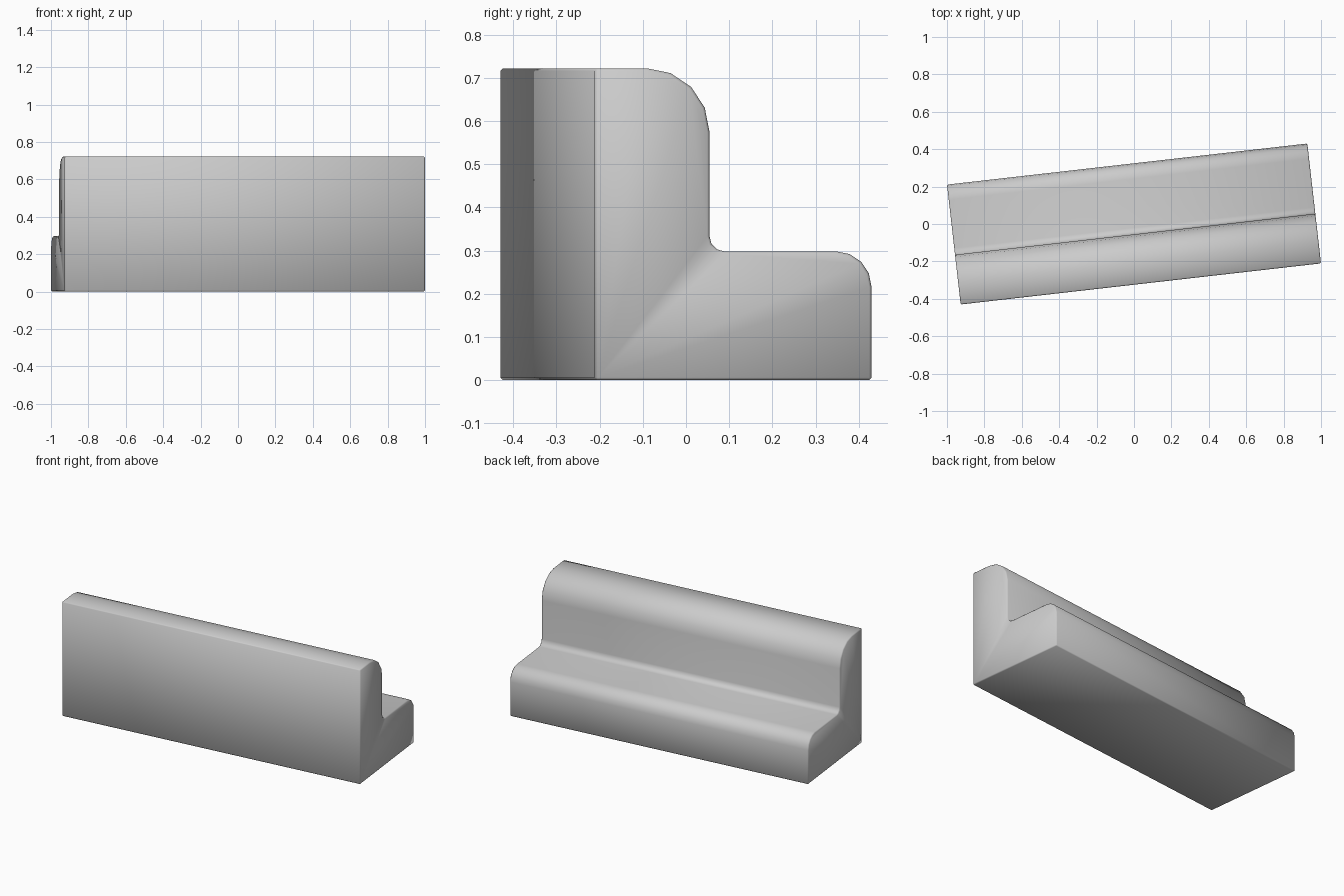
import bpy
import bmesh
from math import sin, cos, pi, radians
from mathutils import Matrix

cube = bpy.data.objects.get("Cube")
if cube:
    bpy.data.objects.remove(cube, do_unlink=True)

LENGTH, DEPTH = 1.939, 0.645
HEIGHT, STEP_HEIGHT = 0.722, 0.298
BACK = DEPTH / 2
STEP = -0.055
TURN = radians(6.5)


def arc(cy, cz, radius, start, end, steps):
    """Points of a rounded corner in the (y, z) plane."""
    angles = [start + (end - start) * i / steps for i in range(steps + 1)]
    return [(cy + radius * cos(a), cz + radius * sin(a)) for a in angles]


# Stepped cross-section with rounded outer corners and a filleted inner one
R_TOP, R_STEP, R_IN = 0.147, 0.082, 0.035
profile = [(-BACK, 0), (BACK, 0)]
profile += arc(BACK - R_STEP, STEP_HEIGHT - R_STEP, R_STEP, 0, pi / 2, 4)
profile += arc(STEP + R_IN, STEP_HEIGHT + R_IN, R_IN, 1.5 * pi, pi, 3)
profile += arc(STEP - R_TOP, HEIGHT - R_TOP, R_TOP, 0, pi / 2, 4)
profile += [(-BACK, HEIGHT)]

# Extrude the cross-section along the length and turn it slightly
bm = bmesh.new()
face = bm.faces.new([bm.verts.new((-LENGTH / 2, y, z)) for y, z in profile])
grown = bmesh.ops.extrude_face_region(bm, geom=[face], use_keep_orig=True)
moved = [v for v in grown["geom"] if isinstance(v, bmesh.types.BMVert)]
bmesh.ops.translate(bm, verts=moved, vec=(LENGTH, 0, 0))
bmesh.ops.recalc_face_normals(bm, faces=bm.faces[:])
bmesh.ops.rotate(bm, verts=bm.verts[:], cent=(0, 0, 0),
                 matrix=Matrix.Rotation(TURN, 3, "Z"))
for f in bm.faces:
    f.smooth = True

mesh = bpy.data.meshes.new("stepped_block")
bm.to_mesh(mesh)
bm.free()
block = bpy.data.objects.new("stepped_block", mesh)
bpy.context.collection.objects.link(block)

# Tiny softened edges
bevel = block.modifiers.new("soft_edges", "BEVEL")
bevel.width = 0.006
bevel.segments = 1
bevel.limit_method = "ANGLE"
bevel.angle_limit = radians(40)

# Plain grey
grey = bpy.data.materials.new("plain_grey")
grey.use_nodes = True
colour = (0.6, 0.6, 0.6, 1)
grey.diffuse_color = colour
grey.node_tree.nodes["Principled BSDF"].inputs["Base Color"].default_value = colour
mesh.materials.append(grey)
